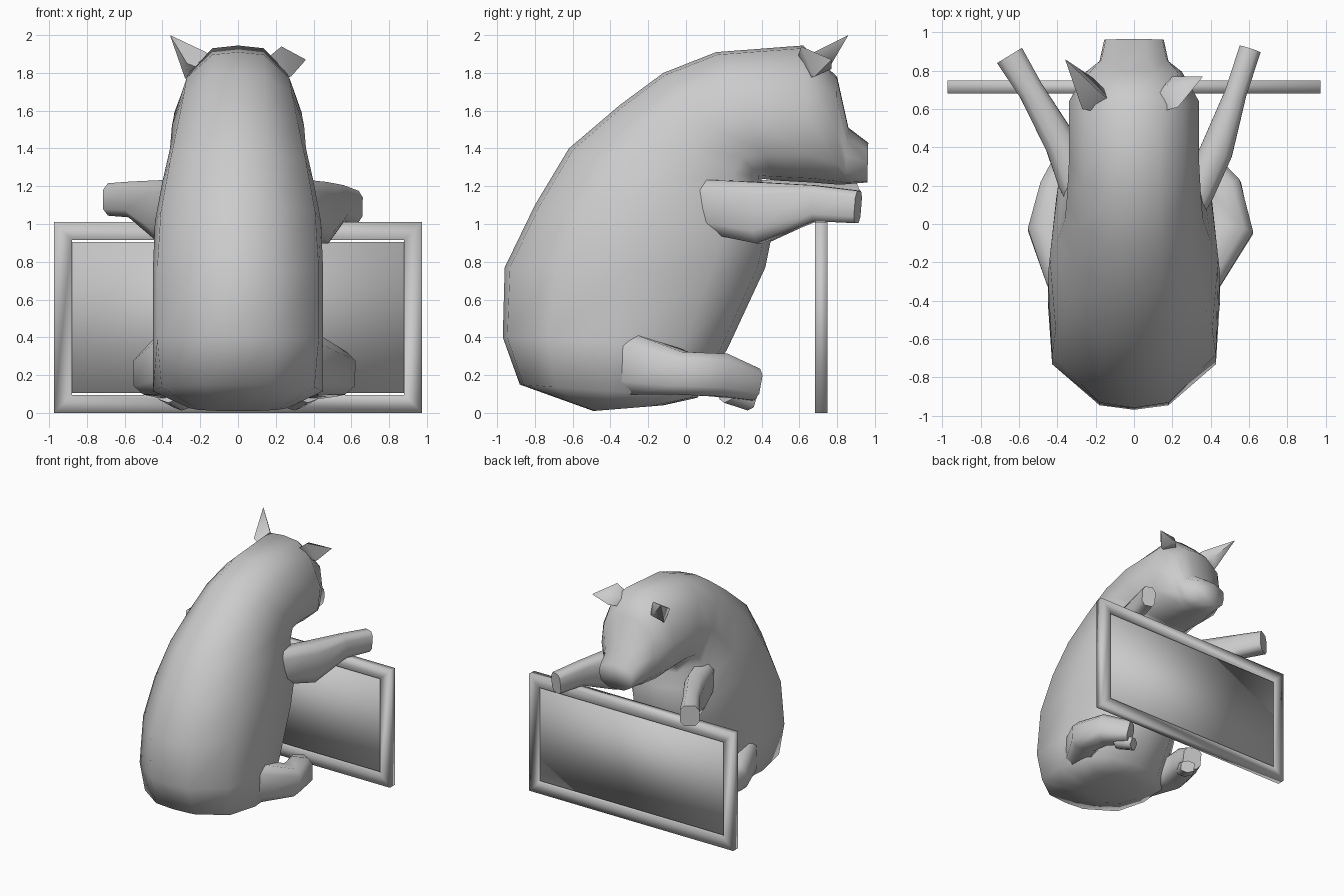
import bpy, bmesh, math
from mathutils import Vector

cube = bpy.data.objects.get("Cube")
if cube:
    bpy.data.objects.remove(cube, do_unlink=True)

grey = bpy.data.materials.new("plain grey")
grey.use_nodes = True
colour = (0.6, 0.6, 0.6, 1)
grey.diffuse_color = colour
grey.node_tree.nodes["Principled BSDF"].inputs["Base Color"].default_value = colour


def finish(name, bm, angle=180):
    """Turn a bmesh into a smooth grey object."""
    bmesh.ops.recalc_face_normals(bm, faces=bm.faces)
    mesh = bpy.data.meshes.new(name)
    bm.to_mesh(mesh)
    bm.free()
    mesh.materials.append(grey)
    obj = bpy.data.objects.new(name, mesh)
    bpy.context.collection.objects.link(obj)
    bpy.ops.object.select_all(action="DESELECT")
    obj.select_set(True)
    bpy.context.view_layer.objects.active = obj
    bpy.ops.object.shade_smooth_by_angle(angle=math.radians(angle))


def loft(name, rings, angle=180, closed=False):
    """Skin a list of equal rings; cap the ends or join them into a loop."""
    bm = bmesh.new()
    rows = [[bm.verts.new(p) for p in ring] for ring in rings]
    pairs = list(zip(rows, rows[1:]))
    if closed:
        pairs.append((rows[-1], rows[0]))
    else:
        bm.faces.new(rows[0])
        bm.faces.new(rows[-1])
    for a, b in pairs:
        for i in range(len(a)):
            j = (i + 1) % len(a)
            bm.faces.new((a[i], a[j], b[j], b[i]))
    finish(name, bm, angle)


def squarish(value):
    return math.copysign(abs(value) ** 0.6, value)


def limb(name, stations, sides=8):
    """Boxy tube through (x, y, z, half width, half height) stations."""
    centres = [Vector(s[:3]) for s in stations]
    turns = [math.tau * (k + 0.5) / sides for k in range(sides)]
    rings = []
    for i, s in enumerate(stations):
        along = centres[min(i + 1, len(centres) - 1)] - centres[max(i - 1, 0)]
        side = along.cross(Vector((0, 0, 1))).normalized()
        up = side.cross(along).normalized()
        rings.append([centres[i] + side * squarish(math.cos(t)) * s[3]
                      + up * squarish(math.sin(t)) * s[4] for t in turns])
    loft(name, rings, 75)


# Body and head: each ring runs from a back point to a belly point (y, z),
# with a half width and a fullness near the back
sections = [
    ((-0.49, 0.01), (-0.12, 0.04), 0.26, 0.8),
    ((-0.88, 0.15), (0.06, 0.08), 0.45, 0.9),
    ((-0.97, 0.40), (0.22, 0.34), 0.45, 0.95),
    ((-0.96, 0.77), (0.42, 0.77), 0.45, 0.95),
    ((-0.80, 1.10), (0.45, 0.92), 0.44, 0.93),
    ((-0.62, 1.40), (0.44, 1.05), 0.40, 0.9),
    ((-0.35, 1.63), (0.40, 1.17), 0.36, 0.88),
    ((-0.12, 1.80), (0.40, 1.24), 0.35, 0.82),
    ((0.16, 1.91), (0.48, 1.23), 0.34, 0.8),
    ((0.62, 1.945), (0.66, 1.22), 0.34, 0.76),
    ((0.80, 1.78), (0.79, 1.21), 0.25, 0.9),
    ((0.86, 1.51), (0.84, 1.21), 0.18, 0.95),
    ((0.965, 1.43), (0.96, 1.22), 0.155, 0.95),
]
rings = []
for back, belly, width, full in sections:
    profile = [(0, 0), (0.02, 0.4), (0.2, full), (0.5, 1), (0.8, 0.9), (0.97, 0.5), (1, 0)]
    half = [(w * width, back[0] + (belly[0] - back[0]) * t,
             back[1] + (belly[1] - back[1]) * t) for t, w in profile]
    rings.append(half + [(-x, y, z) for x, y, z in half[-2:0:-1]])
loft("body_and_head", rings)

# Front limbs grow out of the shoulders and reach over the board
limb("left_arm", [(0.18, -0.12, 1.14, 0.08, 0.10), (0.33, 0.16, 1.09, 0.09, 0.15),
                  (0.43, 0.38, 1.06, 0.09, 0.17), (0.53, 0.68, 1.11, 0.06, 0.10),
                  (0.605, 0.91, 1.09, 0.06, 0.09)])
limb("right_arm", [(-0.18, -0.06, 1.14, 0.08, 0.10), (-0.31, 0.22, 1.09, 0.09, 0.15),
                   (-0.38, 0.42, 1.07, 0.09, 0.17), (-0.54, 0.70, 1.13, 0.07, 0.10),
                   (-0.65, 0.88, 1.13, 0.08, 0.09)])

# Hind legs fold outwards at the knee, with hooves in front
for name, sign, knee in (("left", 1, 0.50), ("right", -1, 0.43)):
    limb(name + "_leg", [(sign * 0.24, -0.55, 0.27, 0.08, 0.12),
                         (sign * 0.35, -0.27, 0.26, 0.12, 0.17),
                         (sign * knee, -0.02, 0.21, 0.13, 0.12),
                         (sign * (knee - 0.04), 0.18, 0.20, 0.11, 0.12),
                         (sign * 0.33, 0.35, 0.15, 0.08, 0.09)])
    limb(name + "_hoof", [(sign * 0.36, 0.22, 0.11, 0.07, 0.06),
                          (sign * 0.29, 0.34, 0.06, 0.06, 0.05)], 6)


# Ears: wedges rooted inside the head and narrowing to a tip
def ear(name, base, tip):
    base = [Vector(p) for p in base]
    tip = Vector(tip)
    core = Vector((0, 0.55, 1.75))
    loft(name, [[p.lerp(core, 0.3) for p in base], base,
                [tip.lerp(p, 0.02) for p in base]], 75)


ear("right_ear", [(-0.17, 0.68, 1.91), (-0.27, 0.60, 1.85),
                  (-0.28, 0.70, 1.77), (-0.21, 0.76, 1.83)], (-0.36, 0.86, 2.0))
ear("left_ear", [(0.17, 0.72, 1.89), (0.23, 0.61, 1.94),
                 (0.28, 0.68, 1.78), (0.20, 0.77, 1.82)], (0.36, 0.77, 1.87))

# Board: a mitred frame around a thinner panel
frame = []
for sx, sz in ((-1, -1), (1, -1), (1, 1), (-1, 1)):
    frame.append([(sx * (0.975 - inset), y, 0.505 + sz * (0.505 - inset))
                  for inset, y in ((0, 0.682), (0, 0.748), (0.095, 0.748), (0.095, 0.682))])
loft("board_frame", frame, closed=True)

bm = bmesh.new()
bmesh.ops.create_cube(bm, size=1)
for v in bm.verts:
    v.co = (v.co.x * 1.77, 0.715 + v.co.y * 0.04, 0.505 + v.co.z * 0.80)
finish("board_panel", bm)
